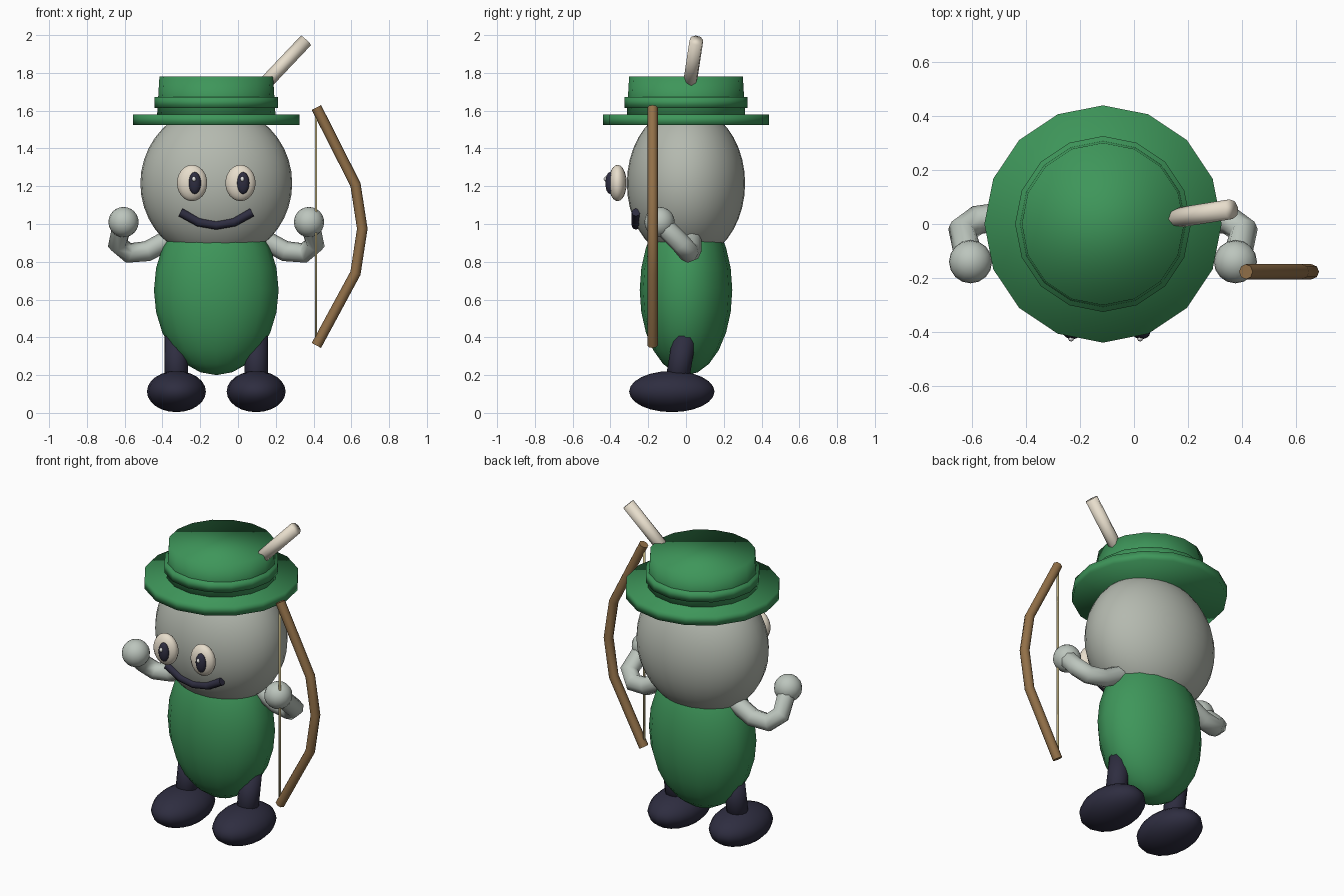
import bpy, math
from mathutils import Vector

if "Cube" in bpy.data.objects:
    bpy.data.objects.remove(bpy.data.objects["Cube"])

CX = -0.115  # middle line of the figure


def mat(name, r, g, b):
    lin = lambda c: ((c / 255 + 0.055) / 1.055) ** 2.4
    m = bpy.data.materials.new(name)
    m.diffuse_color = (lin(r), lin(g), lin(b), 1)
    m.use_nodes = True
    m.node_tree.nodes["Principled BSDF"].inputs["Base Color"].default_value = m.diffuse_color
    return m


GREEN = mat("green", 62, 150, 90)
GREY = mat("head grey", 180, 185, 175)
PALE = mat("limb grey", 188, 197, 189)
DARK = mat("dark navy", 46, 45, 64)
CREAM = mat("cream", 236, 226, 208)
WHITE = mat("white", 250, 250, 250)
BROWN = mat("brown wood", 146, 112, 72)
STRING = mat("string tan", 200, 185, 135)


def finish(ob, name, m):
    ob.name = name
    ob.data.materials.clear()
    ob.data.materials.append(m)
    for p in ob.data.polygons:
        p.use_smooth = True
    return ob


def ball(name, loc, radii, m, seg=16, rings=12):
    bpy.ops.mesh.primitive_uv_sphere_add(segments=seg, ring_count=rings, radius=1, location=loc)
    ob = bpy.context.object
    ob.scale = radii
    return finish(ob, name, m)


def rod(name, a, b, r, m, r2=None, seg=16):
    a, b = Vector(a), Vector(b)
    d = b - a
    bpy.ops.mesh.primitive_cone_add(vertices=seg, radius1=r, radius2=r if r2 is None else r2,
                                    depth=d.length, location=(a + b) / 2)
    ob = bpy.context.object
    ob.rotation_euler = d.to_track_quat('Z', 'Y').to_euler()
    return finish(ob, name, m)


def tube(name, pts, r, m, res=2):
    cu = bpy.data.curves.new(name, 'CURVE')
    cu.dimensions = '3D'
    cu.bevel_depth = r
    cu.bevel_resolution = res
    cu.use_fill_caps = True
    sp = cu.splines.new('POLY')
    sp.points.add(len(pts) - 1)
    for p, q in zip(sp.points, pts):
        p.co = (*q, 1)
    ob = bpy.data.objects.new(name, cu)
    bpy.context.collection.objects.link(ob)
    bpy.ops.object.select_all(action='DESELECT')
    ob.select_set(True)
    bpy.context.view_layer.objects.active = ob
    bpy.ops.object.convert(target='MESH')
    return finish(bpy.context.object, name, m)


# Body and head
ball("body", (CX, 0, 0.65), (0.33, 0.245, 0.45), GREEN)
ball("head", (CX, 0, 1.215), (0.402, 0.313, 0.41), GREY, 32, 20)

# Hat: brim, crown and band
rod("hat_brim", (CX, 0, 1.523), (CX, 0, 1.58), 0.44, GREEN)
rod("hat_crown", (CX, 0, 1.55), (CX, 0, 1.78), 0.315, GREEN, 0.301)
rod("hat_band", (CX, 0, 1.615), (CX, 0, 1.672), 0.326, GREEN)
rod("hat_feather", (0.09, 0.012, 1.687), (0.36, 0.055, 1.972), 0.037, CREAM, seg=8)

# Smiling mouth
tube("mouth", [(CX + dx, -0.265, z) for dx, z in
               ((-0.19, 1.062), (-0.095, 1.01), (0, 0.993), (0.095, 1.01), (0.19, 1.062))],
     0.023, DARK)

# Paired parts
for side, s in (("left", -1), ("right", 1)):
    ex = CX + s * 0.128
    ball(side + "_eye", (ex, -0.362, 1.217), (0.08, 0.048, 0.096), CREAM)
    ball(side + "_pupil", (ex + 0.014, -0.402, 1.217), (0.033, 0.025, 0.058), DARK)
    ball(side + "_eye_glint", (ex + 0.01, -0.425, 1.238), (0.011, 0.011, 0.013), WHITE, 8, 6)
    # arm bends at the elbow up to a round hand
    arm = ((0.18, 0.03, 0.955), (0.365, 0.028, 0.856), (0.465, 0.015, 0.847),
           (0.522, -0.025, 0.895), (0.495, -0.13, 1.0))
    tube(side + "_arm", [(CX + s * x, y, z) for x, y, z in arm], 0.054, PALE)
    ball(side + "_hand", (CX + s * 0.491, -0.14, 1.01), (0.08,) * 3, PALE)
    # leg and shoe
    lx = CX + s * 0.211
    rod(side + "_leg", (lx, -0.055, 0.12), (lx, -0.005, 0.42), 0.062, DARK, seg=12)
    ball(side + "_shoe", (lx, -0.075, 0.113), (0.156, 0.226, 0.109), DARK)

# Bow and its string
tube("bow", [(0.415, -0.177, 1.617), (0.622, -0.177, 1.208), (0.658, -0.177, 0.975),
             (0.622, -0.177, 0.74), (0.415, -0.177, 0.357)], 0.028, BROWN)
rod("bow_string", (0.413, -0.177, 0.37), (0.413, -0.177, 1.6), 0.007, STRING, seg=6)
